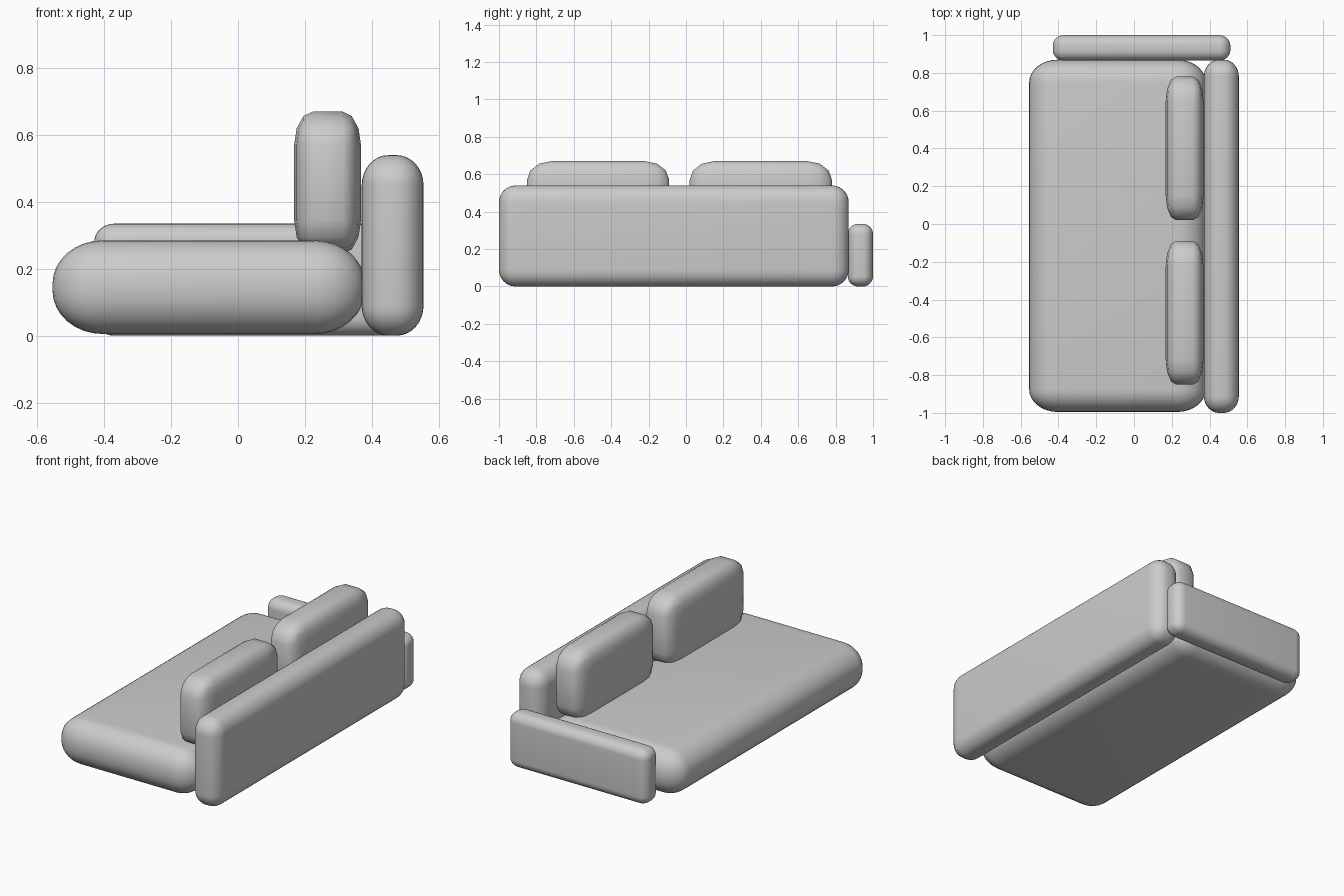
import bpy, bmesh, math
from mathutils import Vector

cube = bpy.data.objects.get("Cube")
if cube:
    bpy.data.objects.remove(cube, do_unlink=True)

GREY = (0.6, 0.6, 0.6, 1)
fabric = bpy.data.materials.new("grey fabric")
fabric.use_nodes = True
fabric.diffuse_color = GREY
fabric.node_tree.nodes["Principled BSDF"].inputs["Base Color"].default_value = GREY


def soft_box(name, low, high, radii, segments):
    """Padded block between two corners, with its own rounding along each axis."""
    low, high = Vector(low), Vector(high)
    centre, half = (low + high) / 2, (high - low) / 2
    bm = bmesh.new()
    bmesh.ops.create_cube(bm, size=4)
    bmesh.ops.bevel(bm, geom=bm.edges[:], offset=1, segments=segments,
                    profile=0.5, affect='EDGES')
    # Keep the rounded rim, but stretch it to the wanted size and radii
    for v in bm.verts:
        for axis in range(3):
            rim = abs(v.co[axis]) - 1
            reach = half[axis] + radii[axis] * (rim - 1)
            v.co[axis] = math.copysign(reach, v.co[axis])
    bmesh.ops.recalc_face_normals(bm, faces=bm.faces[:])
    mesh = bpy.data.meshes.new(name)
    bm.to_mesh(mesh)
    bm.free()
    mesh.materials.append(fabric)
    obj = bpy.data.objects.new(name, mesh)
    obj.location = centre
    bpy.context.collection.objects.link(obj)
    bpy.ops.object.select_all(action='DESELECT')
    obj.select_set(True)
    bpy.context.view_layer.objects.active = obj
    bpy.ops.object.shade_smooth_by_angle(angle=math.radians(40))
    return obj


# Seat, backrest and single armrest
soft_box("seat", (-0.555, -0.995, 0.005), (0.38, 0.87, 0.285), (0.15, 0.12, 0.13), 8)
soft_box("backrest", (0.37, -1, 0), (0.555, 0.87, 0.54), (0.08, 0.09, 0.09), 8)
soft_box("armrest", (-0.43, 0.865, 0), (0.51, 1, 0.335), (0.06, 0.055, 0.055), 8)

# Two loose back cushions
for side, start in (("front", -0.85), ("rear", 0.02)):
    soft_box(side + "_cushion", (0.168, start, 0.245), (0.368, start + 0.76, 0.67),
             (0.055, 0.13, 0.1), 3)
